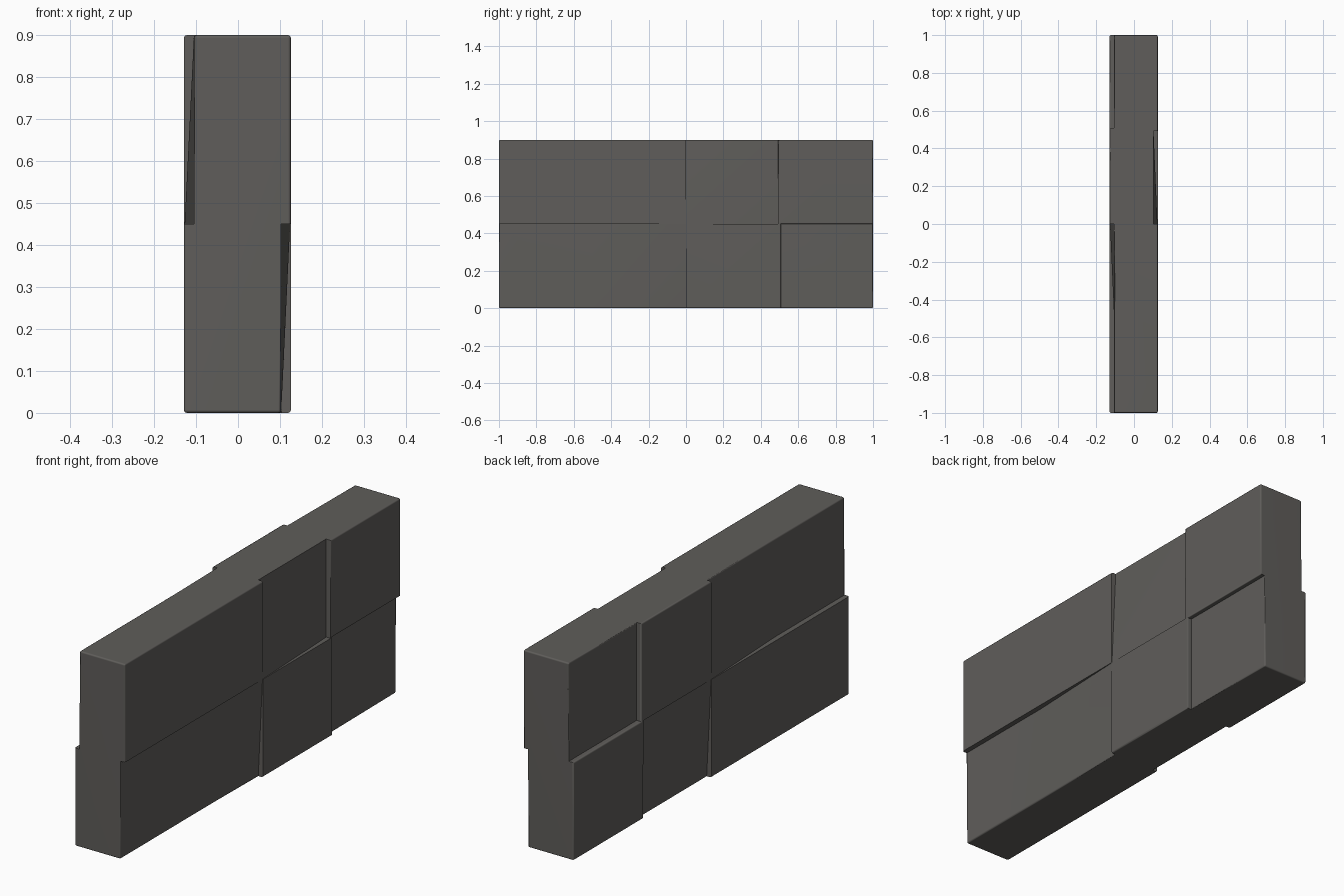
import bpy, bmesh, math

if "Cube" in bpy.data.objects:
    bpy.data.objects.remove(bpy.data.objects["Cube"])


def hull(name, pts):
    """Convex solid around a few points."""
    bm = bmesh.new()
    for p in pts:
        bm.verts.new(p)
    bmesh.ops.convex_hull(bm, input=bm.verts)
    bmesh.ops.dissolve_limit(bm, angle_limit=0.001, verts=bm.verts, edges=bm.edges)
    bmesh.ops.recalc_face_normals(bm, faces=bm.faces)
    me = bpy.data.meshes.new(name)
    bm.to_mesh(me)
    bm.free()
    ob = bpy.data.objects.new(name, me)
    bpy.context.collection.objects.link(ob)
    return ob


def box(name, x, y, z):
    return hull(name, [(a, b, c) for a in x for b in y for c in z])


MID, TOP = 0.45, 0.9
LOW, UP = (0, MID), (MID, TOP)

# Wall core
wall = box("stone_wall", (-0.105, 0.103), (-1, 1), (0, TOP))

# Raised blocks in a checkerboard, opposite on the two sides
parts = []
for hi, inner, rows in ((0.126, 0.05, (UP, LOW, UP)), (-0.129, -0.05, (LOW, UP, LOW))):
    for span, row in zip(((-1, 0), (0, 0.508), (0.492, 1)), rows):
        parts.append(box("raised_block", (inner, hi), span, row))
    # Recessed blocks swell gently toward the centre joint
    surf = 0.103 if hi > 0 else -0.105
    for end, row in ((-0.5, rows[1]), (0.5, rows[0])):
        base = [(x, y, z) for x in (inner, surf) for y in (0, end) for z in row]
        parts.append(hull("swell", base + [(hi * 0.985, 0, MID)]))

# Fuse everything into one solid
bpy.context.view_layer.objects.active = wall
wall.select_set(True)
for p in parts:
    m = wall.modifiers.new("fuse", 'BOOLEAN')
    m.operation, m.solver, m.object = 'UNION', 'EXACT', p
    bpy.ops.object.modifier_apply(modifier=m.name)
    bpy.data.objects.remove(p)

# Soften the long convex edges, leaving the pinched centre joint alone
bm = bmesh.new()
bm.from_mesh(wall.data)
bmesh.ops.remove_doubles(bm, verts=bm.verts, dist=0.0005)
bmesh.ops.dissolve_limit(bm, angle_limit=0.01, verts=bm.verts, edges=bm.edges)


def at_joint(v):
    return abs(v.co.y) < 0.01 and abs(v.co.z - MID) < 0.01


edges = [e for e in bm.edges if e.is_manifold and e.calc_length() > 0.03
         and e.calc_face_angle_signed() > math.radians(50)
         and not any(at_joint(v) for v in e.verts)]
bmesh.ops.bevel(bm, geom=edges, offset=0.007, segments=2, profile=0.5,
                affect='EDGES', clamp_overlap=False)
bm.to_mesh(wall.data)
bm.free()
bpy.ops.object.shade_smooth_by_angle(angle=math.radians(50))
w = wall.modifiers.new("flat_faces", 'WEIGHTED_NORMAL')
w.keep_sharp = True

# Dark stone colour
stone = bpy.data.materials.new("dark_stone")
stone.diffuse_color = (0.115, 0.11, 0.103, 1)
stone.use_nodes = True
stone.node_tree.nodes["Principled BSDF"].inputs["Base Color"].default_value = stone.diffuse_color
wall.data.materials.clear()
wall.data.materials.append(stone)
for f in wall.data.polygons:
    f.material_index = 0
